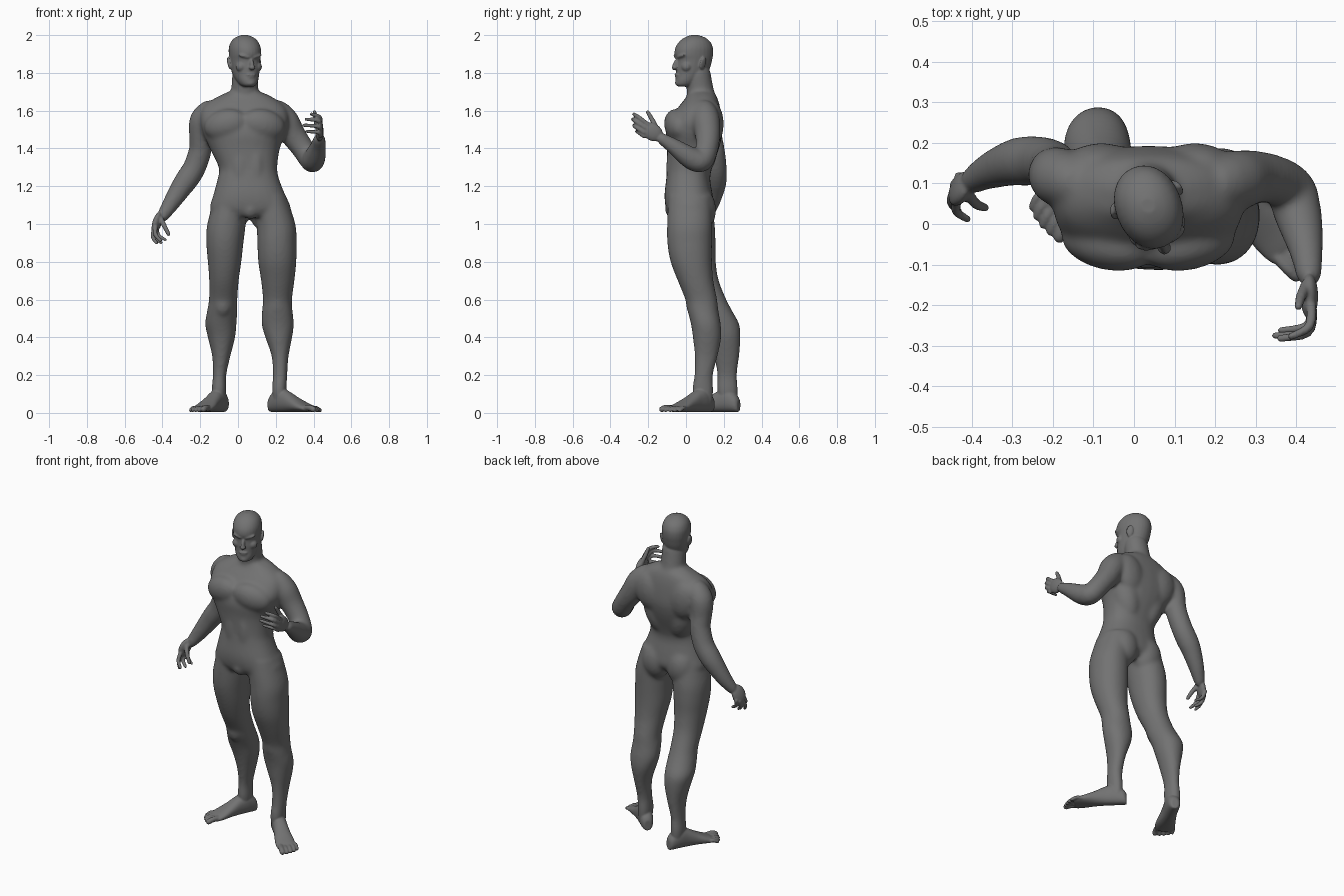
import bpy, bmesh, math
from mathutils import Vector, Matrix


def spline(rows, k=4):
    """Catmull-Rom interpolation of rows of numbers."""
    out = []
    for i in range(len(rows) - 1):
        p = [rows[max(0, min(len(rows) - 1, j))] for j in (i - 1, i, i + 1, i + 2)]
        for s in range(k):
            t = s / k
            out.append([0.5 * (2 * b + (c - a) * t + (2 * a - 5 * b + 4 * c - d) * t * t
                               + (3 * b - a - 3 * c + d) * t ** 3) for a, b, c, d in zip(*p)])
    return out + [list(rows[-1])]


def ring(c, a, b, power=1.0, n=28):
    pts = []
    for i in range(n):
        t = 2 * math.pi * i / n
        u, v = math.cos(t), math.sin(t)
        pts.append(c + a * math.copysign(abs(u) ** power, u) + b * math.copysign(abs(v) ** power, v))
    return pts


def loft(bm, rings, mat=Matrix()):
    vs = [[bm.verts.new(mat @ p) for p in r] for r in rings]
    n = len(vs[0])
    faces = [bm.faces.new((a[i], a[(i + 1) % n], b[(i + 1) % n], b[i]))
             for a, b in zip(vs, vs[1:]) for i in range(n)]
    faces += [bm.faces.new(vs[0][::-1]), bm.faces.new(vs[-1])]
    bmesh.ops.recalc_face_normals(bm, faces=faces)


def hull(bm, rows, power=1.0, mat=Matrix()):
    """Stack of level sections: z, x min, x max, y min, y max."""
    loft(bm, [ring(Vector(((x0 + x1) / 2, (y0 + y1) / 2, z)), Vector(((x1 - x0) / 2, 0, 0)),
                   Vector((0, (y1 - y0) / 2, 0)), power) for z, x0, x1, y0, y1 in spline(rows)], mat)


def tube(bm, rows, n=20):
    """Round limb along a path: x, y, z, radius, with rounded ends."""
    pts = spline(rows)
    pos = [Vector(p[:3]) for p in pts]
    rings = []
    for i, p in enumerate(pts):
        d = (pos[min(i + 1, len(pos) - 1)] - pos[max(i - 1, 0)]).normalized()
        q = d.to_track_quat('Z', 'Y')
        a, b, r = q @ Vector((1, 0, 0)), q @ Vector((0, 1, 0)), p[3]
        sections = [(0, 1)]
        if i == 0:
            sections = [(-0.9, 0.4), (-0.6, 0.8), (0, 1)]
        if i == len(pts) - 1:
            sections = [(0, 1), (0.6, 0.8), (0.9, 0.4)]
        rings += [ring(pos[i] + d * r * o, a * r * s, b * r * s, n=n) for o, s in sections]
    loft(bm, rings)


def blob(bm, c, s, rot=(0, 0, 0), mat=Matrix()):
    m = Matrix.Translation(c)
    for ang, ax in zip(rot, 'XYZ'):
        m = m @ Matrix.Rotation(math.radians(ang), 4, ax)
    bmesh.ops.create_uvsphere(bm, u_segments=20, v_segments=12, radius=1,
                              matrix=mat @ m @ Matrix.Diagonal((*s, 1)))


def finish(bm, name, voxel, steps):
    me = bpy.data.meshes.new(name)
    bm.to_mesh(me)
    bm.free()
    ob = bpy.data.objects.new(name, me)
    bpy.context.collection.objects.link(ob)
    rm = ob.modifiers.new("fuse", 'REMESH')
    rm.mode, rm.voxel_size, rm.use_smooth_shade = 'VOXEL', voxel, True
    sm = ob.modifiers.new("soften", 'SMOOTH')
    sm.factor, sm.iterations = 0.5, steps
    return ob


base = bmesh.new()
# torso
hull(base, [(1.70, -0.035, 0.115, 0.015, 0.145), (1.67, -0.115, 0.185, 0.0, 0.165),
            (1.62, -0.185, 0.25, -0.04, 0.18), (1.55, -0.2, 0.27, -0.088, 0.19),
            (1.48, -0.185, 0.255, -0.108, 0.192), (1.40, -0.15, 0.222, -0.102, 0.175),
            (1.30, -0.102, 0.208, -0.1, 0.14), (1.24, -0.108, 0.217, -0.105, 0.128),
            (1.15, -0.132, 0.252, -0.114, 0.142), (1.08, -0.15, 0.28, -0.105, 0.148),
            (1.04, -0.11, 0.23, -0.08, 0.12)], 0.86)
# legs
hull(base, [(1.15, -0.12, 0.05, -0.09, 0.13), (1.0, -0.163, 0.041, -0.09, 0.152),
            (0.9, -0.168, 0.029, -0.08, 0.157), (0.8, -0.16, 0.018, -0.052, 0.158),
            (0.7, -0.153, 0.004, -0.012, 0.174), (0.6, -0.154, -0.003, 0.043, 0.214),
            (0.54, -0.164, -0.003, 0.066, 0.245), (0.47, -0.174, -0.008, 0.097, 0.282),
            (0.40, -0.16, -0.015, 0.123, 0.289), (0.3, -0.137, -0.04, 0.148, 0.282),
            (0.2, -0.133, -0.062, 0.165, 0.27), (0.12, -0.14, -0.062, 0.163, 0.275),
            (0.04, -0.13, -0.07, 0.18, 0.27)], 0.95)
hull(base, [(1.15, 0.07, 0.255, -0.095, 0.135), (1.0, 0.097, 0.304, -0.10, 0.139),
            (0.9, 0.102, 0.31, -0.099, 0.138), (0.8, 0.107, 0.309, -0.082, 0.138),
            (0.7, 0.122, 0.299, -0.044, 0.145), (0.6, 0.132, 0.286, -0.004, 0.165),
            (0.54, 0.127, 0.289, 0.008, 0.172), (0.47, 0.125, 0.296, 0.026, 0.184),
            (0.40, 0.144, 0.287, 0.036, 0.187), (0.3, 0.178, 0.268, 0.046, 0.168),
            (0.2, 0.184, 0.261, 0.044, 0.143), (0.12, 0.18, 0.257, 0.033, 0.145),
            (0.04, 0.185, 0.25, 0.05, 0.14)], 0.95)
# arms
tube(base, [(-0.155, 0.105, 1.588, 0.068), (-0.187, 0.117, 1.54, 0.073), (-0.197, 0.13, 1.46, 0.063),
            (-0.2, 0.145, 1.39, 0.061), (-0.23, 0.155, 1.30, 0.061), (-0.267, 0.155, 1.24, 0.062),
            (-0.302, 0.15, 1.19, 0.057), (-0.357, 0.13, 1.105, 0.045), (-0.4, 0.105, 1.04, 0.033)])
tube(base, [(0.215, 0.1, 1.588, 0.068), (0.252, 0.107, 1.54, 0.074), (0.293, 0.115, 1.47, 0.067),
            (0.343, 0.11, 1.40, 0.061), (0.388, 0.085, 1.335, 0.06), (0.4, 0.04, 1.342, 0.061),
            (0.413, -0.01, 1.372, 0.054), (0.425, -0.07, 1.415, 0.042), (0.431, -0.125, 1.45, 0.033)])
# neck
tube(base, [(0.035, 0.09, 1.62, 0.078), (0.035, 0.075, 1.71, 0.072), (0.04, 0.06, 1.80, 0.07)])
# paired muscles: chest, shoulder blade, flank, neck slope, buttock, belly
for s in (-1, 1):
    blob(base, (0.035 + s * 0.1, -0.048, 1.525), (0.12, 0.066, 0.082), (0, s * 14, s * 12))
    blob(base, (0.035 + s * 0.115, 0.14, 1.53), (0.095, 0.06, 0.12), (0, s * 12, 0))
    blob(base, (0.045 + s * 0.09, 0.08, 1.42), (0.085, 0.09, 0.17), (0, s * 14, 0))
    blob(base, (0.035 + s * 0.085, 0.09, 1.645), (0.13, 0.06, 0.052), (0, s * 22, 0))
    blob(base, (0.06 + s * 0.085, 0.08, 1.075), (0.09, 0.08, 0.115))
    blob(base, (0.053 + s * 0.04, -0.06, 1.3), (0.05, 0.045, 0.15))
# groin and kneecaps
blob(base, (0.066, -0.065, 1.075), (0.045, 0.047, 0.05))
blob(base, (0.208, 0.032, 0.585), (0.045, 0.033, 0.07))
blob(base, (-0.08, 0.08, 0.585), (0.045, 0.033, 0.07))

# soften the large masses before adding fine detail
rough = finish(base, "rough_body", 0.01, 12)
dg = bpy.context.evaluated_depsgraph_get()
soft = bpy.data.meshes.new_from_object(rough.evaluated_get(dg))
bpy.data.objects.remove(rough)
bm = bmesh.new()
bm.from_mesh(soft)

# head, turned toward its left
H = Matrix.Translation((0.037, 0.04, 0)) @ Matrix.Rotation(math.radians(21), 4, 'Z')
head = [(1.728, 0.026, -0.085, -0.02), (1.738, 0.042, -0.098, 0.005), (1.76, 0.056, -0.1, 0.035),
        (1.79, 0.067, -0.096, 0.07), (1.83, 0.074, -0.096, 0.09), (1.867, 0.078, -0.094, 0.1),
        (1.90, 0.081, -0.103, 0.106), (1.935, 0.08, -0.097, 0.104), (1.967, 0.068, -0.075, 0.088),
        (1.988, 0.046, -0.046, 0.06), (2.0, 0.018, -0.014, 0.025)]
hull(bm, [(z, -w, w, a, b) for z, w, a, b in head], 0.95, H)
blob(bm, (0, -0.102, 1.845), (0.011, 0.015, 0.034), (-22, 0, 0), H)
blob(bm, (0, -0.106, 1.828), (0.017, 0.017, 0.011), mat=H)
blob(bm, (0, -0.094, 1.79), (0.026, 0.01, 0.006), mat=H)
blob(bm, (0, -0.092, 1.778), (0.022, 0.01, 0.007), mat=H)
blob(bm, (0, -0.086, 1.747), (0.026, 0.017, 0.017), mat=H)
for s in (-1, 1):
    blob(bm, (s * 0.034, -0.085, 1.888), (0.034, 0.014, 0.01), (0, -s * 14, s * 16), H)
    blob(bm, (s * 0.046, -0.06, 1.832), (0.028, 0.024, 0.026), (0, 0, s * 30), H)
    blob(bm, (s * 0.083, 0.022, 1.852), (0.008, 0.021, 0.035), (-12, s * 8, s * 22), H)


# feet with toes
def foot(ax, ay, ux, uy, inner, k):
    u, v = Vector((ux, uy, 0)).normalized(), Vector((-uy, ux, 0)).normalized() * inner
    at = lambda d, w, z: Vector((ax, ay, z)) + u * d * k + v * w
    rows = [(-0.062, 0.02, 0.065, 0), (-0.047, 0.034, 0.09, 0), (0.0, 0.042, 0.128, 0),
            (0.05, 0.043, 0.112, 0), (0.1, 0.048, 0.083, 0), (0.15, 0.056, 0.056, 0),
            (0.19, 0.056, 0.038, 0), (0.21, 0.047, 0.027, 0)]
    loft(bm, [ring(at(d, 0, h / 2 + 0.005), v * w, Vector((0, 0, h / 2)), 0.9)
              for d, w, h, _ in spline(rows)])
    for w, d, r in ((0.037, 0.262, 0.016), (0.011, 0.26, 0.012), (-0.013, 0.253, 0.0115),
                    (-0.036, 0.242, 0.011), (-0.056, 0.227, 0.0105)):
        tube(bm, [(*at(0.17, w * 0.85, 0.024), r), (*at(d - 0.035, w, 0.027), r),
                  (*at(d - 0.008, w, r + 0.003), r)], 12)


foot(-0.1, 0.222, -0.44, -0.9, 1, 1.04)
foot(0.22, 0.09, 0.73, -0.68, -1, 1.1)


def finger(a, b, c, r=0.0115):
    tube(bm, [(*a, r * 1.1), (*b, r), (*c, r * 0.8)], 12)


# lowered hand
blob(bm, (-0.428, 0.087, 1.008), (0.022, 0.044, 0.06), (-10, 18, -15))
finger((-0.437, 0.055, 0.985), (-0.437, 0.03, 0.945), (-0.41, 0.012, 0.912))
finger((-0.445, 0.077, 0.975), (-0.45, 0.052, 0.93), (-0.432, 0.032, 0.9))
finger((-0.442, 0.098, 0.972), (-0.438, 0.078, 0.928), (-0.408, 0.06, 0.902))
finger((-0.432, 0.118, 0.98), (-0.42, 0.102, 0.94), (-0.385, 0.088, 0.917), 0.0105)
finger((-0.41, 0.075, 1.03), (-0.39, 0.05, 0.99), (-0.367, 0.04, 0.945), 0.013)
# raised hand
blob(bm, (0.432, -0.178, 1.487), (0.022, 0.06, 0.046), (-32, 0, 0))
finger((0.437, -0.2, 1.525), (0.432, -0.252, 1.566), (0.388, -0.277, 1.582))
finger((0.44, -0.215, 1.508), (0.428, -0.268, 1.545), (0.36, -0.282, 1.555))
finger((0.44, -0.222, 1.485), (0.427, -0.268, 1.515), (0.348, -0.275, 1.523))
finger((0.436, -0.222, 1.465), (0.424, -0.252, 1.485), (0.362, -0.262, 1.49), 0.0105)
finger((0.425, -0.15, 1.495), (0.412, -0.178, 1.55), (0.405, -0.203, 1.593), 0.013)

# fused standing figure in dark grey
dark = bpy.data.materials.new("dark_grey")
dark.diffuse_color = (0.17, 0.17, 0.17, 1)
finish(bm, "standing_figure", 0.005, 4).data.materials.append(dark)
